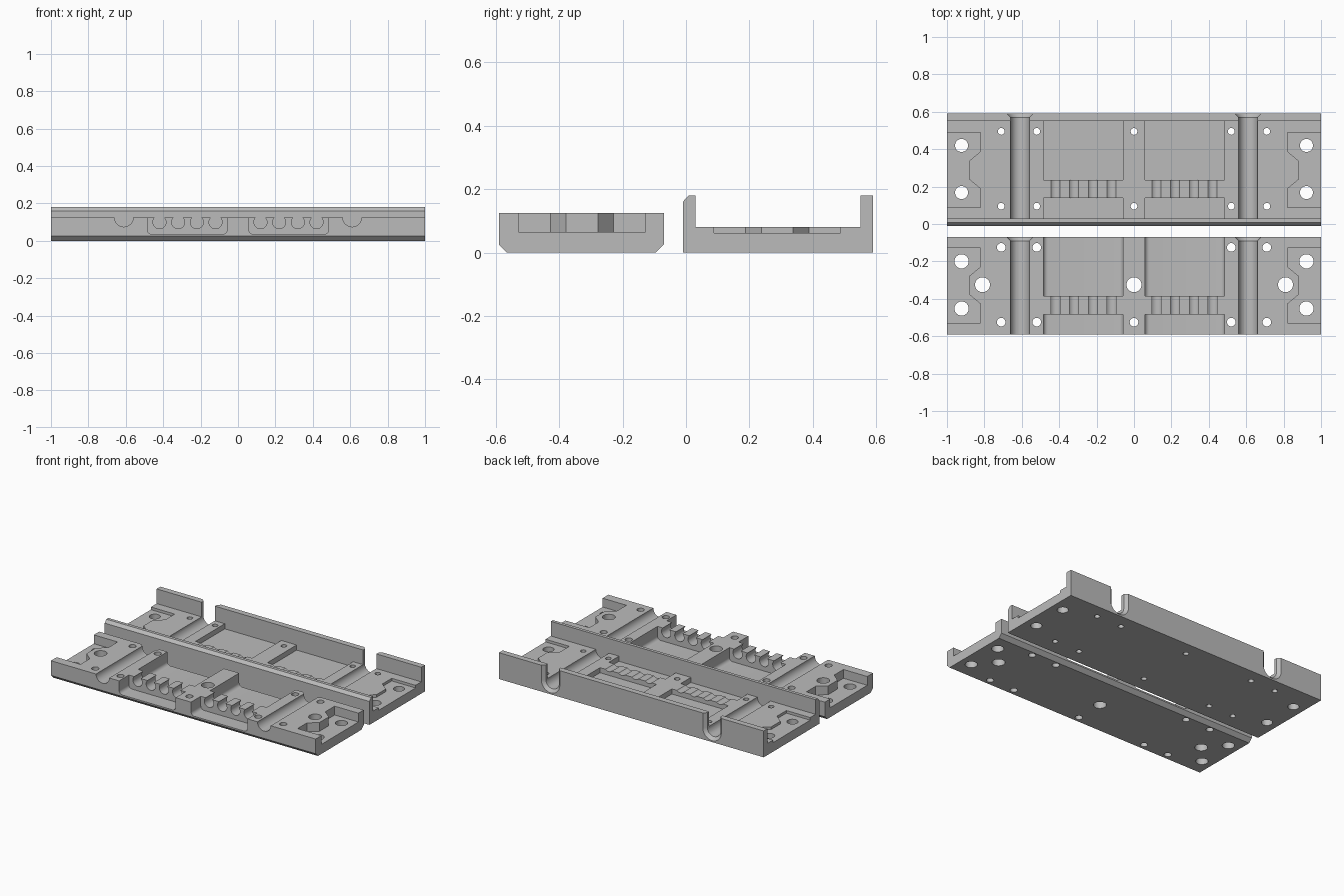
import bpy, bmesh, math

if "Cube" in bpy.data.objects:
    bpy.data.objects.remove(bpy.data.objects["Cube"])

grey = bpy.data.materials.new("plain grey")
grey.diffuse_color = (0.5, 0.5, 0.5, 1)
grey.use_nodes = True
grey.node_tree.nodes["Principled BSDF"].inputs["Base Color"].default_value = grey.diffuse_color


def prism(name, pts, axis, a, b, pts_end=None):
    """Extrude a 2D outline along an axis from a to b, optionally to a second outline."""
    def place(p, t):
        return {'x': (t, p[0], p[1]), 'y': (p[0], t, p[1]), 'z': (p[0], p[1], t)}[axis]
    bm = bmesh.new()
    lo = [bm.verts.new(place(p, a)) for p in pts]
    hi = [bm.verts.new(place(p, b)) for p in (pts_end or pts)]
    bm.faces.new(lo)
    bm.faces.new(hi)
    n = len(pts)
    for i in range(n):
        j = (i + 1) % n
        bm.faces.new((lo[i], lo[j], hi[j], hi[i]))
    bmesh.ops.recalc_face_normals(bm, faces=bm.faces)
    me = bpy.data.meshes.new(name)
    bm.to_mesh(me)
    bm.free()
    me.materials.append(grey)
    ob = bpy.data.objects.new(name, me)
    bpy.context.collection.objects.link(ob)
    return ob


def cut(target, cutter):
    """Subtract a cutter and remove it."""
    mod = target.modifiers.new("cut", 'BOOLEAN')
    mod.operation, mod.solver, mod.object = 'DIFFERENCE', 'EXACT', cutter
    bpy.context.view_layer.update()
    deps = bpy.context.evaluated_depsgraph_get()
    me = bpy.data.meshes.new_from_object(target.evaluated_get(deps))
    target.modifiers.clear()
    target.data = me
    bpy.data.objects.remove(cutter)


def arc(cx, cy, r, a0, a1, n):
    return [(cx + r * math.cos(math.radians(a0 + (a1 - a0) * i / n)),
             cy + r * math.sin(math.radians(a0 + (a1 - a0) * i / n))) for i in range(n + 1)]


def rect(x0, x1, y0, y1):
    return [(x0, y0), (x1, y0), (x1, y1), (x0, y1)]


def u_shape(cx, cz, r, top=0.25):
    return [(cx - r, top)] + arc(cx, cz, r, 180, 360, 20) + [(cx + r, top)]


def tray(x0, x1, z, r, top=0.25):
    return [(x0, top)] + arc(x0 + r, z + r, r, 180, 270, 6) + \
        arc(x1 - r, z + r, r, 270, 360, 6) + [(x1, top)]


def hole(target, x, y, r):
    cut(target, prism("hole_cutter", arc(x, y, r, 0, 360, 32)[:-1], 'z', -0.1, 0.3))


def end_pocket(target, side, yc, floor):
    """Stepped recess open at the end of the plate."""
    half = [(1.1, 0.2), (0.82, 0.2), (0.82, 0.1), (0.88, 0.05)]
    pts = [(side * x, yc + y) for x, y in half] + \
          [(side * x, yc - y) for x, y in reversed(half)]
    cut(target, prism("pocket_cutter", pts, 'z', floor, 0.25))


def channel(target, x, z, y0, y1, y_edge):
    """Round-bottomed channel with a flared mouth at the rear edge."""
    cut(target, prism("channel_cutter", u_shape(x, z, 0.05), 'y', y0, y1))
    cut(target, prism("flare_cutter", u_shape(x, z, 0.045), 'y', y_edge - 0.025,
                      y_edge + 0.01, u_shape(x, z, 0.08)))


# Clamp plate with chamfered lower edges
clamp = prism("clamp_plate", [(-0.59, 0.025), (-0.565, 0), (-0.095, 0), (-0.07, 0.025),
                              (-0.07, 0.125), (-0.59, 0.125)], 'x', -1, 1)
# Base plate with two raised rails
base = prism("base_plate", [(-0.01, 0), (0.59, 0), (0.59, 0.18), (0.55, 0.18), (0.55, 0.08),
                            (0.03, 0.08), (0.03, 0.18), (0.008, 0.18), (-0.01, 0.16)],
             'x', -1, 1)

for s in (-1, 1):
    # Wide recesses on either side of the comb strips
    x0, x1 = sorted((s * 0.058, s * 0.485))
    for y0, y1 in ((-0.7, -0.485), (-0.385, 0.0)):
        cut(clamp, prism("recess_cutter", tray(x0, x1, 0.035, 0.025), 'y', y0, y1))
    for y0, y1 in ((0.03, 0.14), (0.235, 0.55)):
        cut(base, prism("recess_cutter", rect(x0, x1, 0.045, 0.15), 'y', y0, y1))

    # Comb sockets in the clamp and matching shallow grooves in the base
    for k in range(4):
        x = s * (0.12 + 0.1 * k)
        key = arc(x, 0.1, 0.035, 134, 406, 26)
        key += [(x + 0.0243, 0.2), (x - 0.0243, 0.2)]
        cut(clamp, prism("socket_cutter", key, 'y', -0.5, -0.37))
        cut(base, prism("groove_cutter", arc(x, 0.105, 0.035, 0, 360, 32)[:-1],
                        'y', 0.13, 0.245))

    # Rod channels
    channel(clamp, s * 0.61, 0.125, -0.7, 0.0, -0.07)
    channel(base, s * 0.61, 0.08, 0.03, 0.7, 0.59)

    # End recesses
    end_pocket(clamp, s, -0.328, 0.065)
    end_pocket(base, s, 0.288, 0.062)

    # Large and small bolt holes
    for y in (-0.2, -0.452):
        hole(clamp, s * 0.922, y, 0.038)
    hole(clamp, s * 0.81, -0.325, 0.04)
    for y in (0.42, 0.168):
        hole(base, s * 0.922, y, 0.035)
    for x in (0.52, 0.71):
        for y in (-0.125, -0.525):
            hole(clamp, s * x, y, 0.023)
        for y in (0.495, 0.095):
            hole(base, s * x, y, 0.018)

# Centre line holes
hole(clamp, 0, -0.325, 0.04)
hole(clamp, 0, -0.525, 0.023)
hole(base, 0, 0.495, 0.018)
hole(base, 0, 0.095, 0.018)

# Smooth curved walls, keep edges sharp
for ob in (clamp, base):
    bpy.ops.object.select_all(action='DESELECT')
    ob.select_set(True)
    bpy.context.view_layer.objects.active = ob
    bpy.ops.object.shade_smooth_by_angle(angle=math.radians(30))
